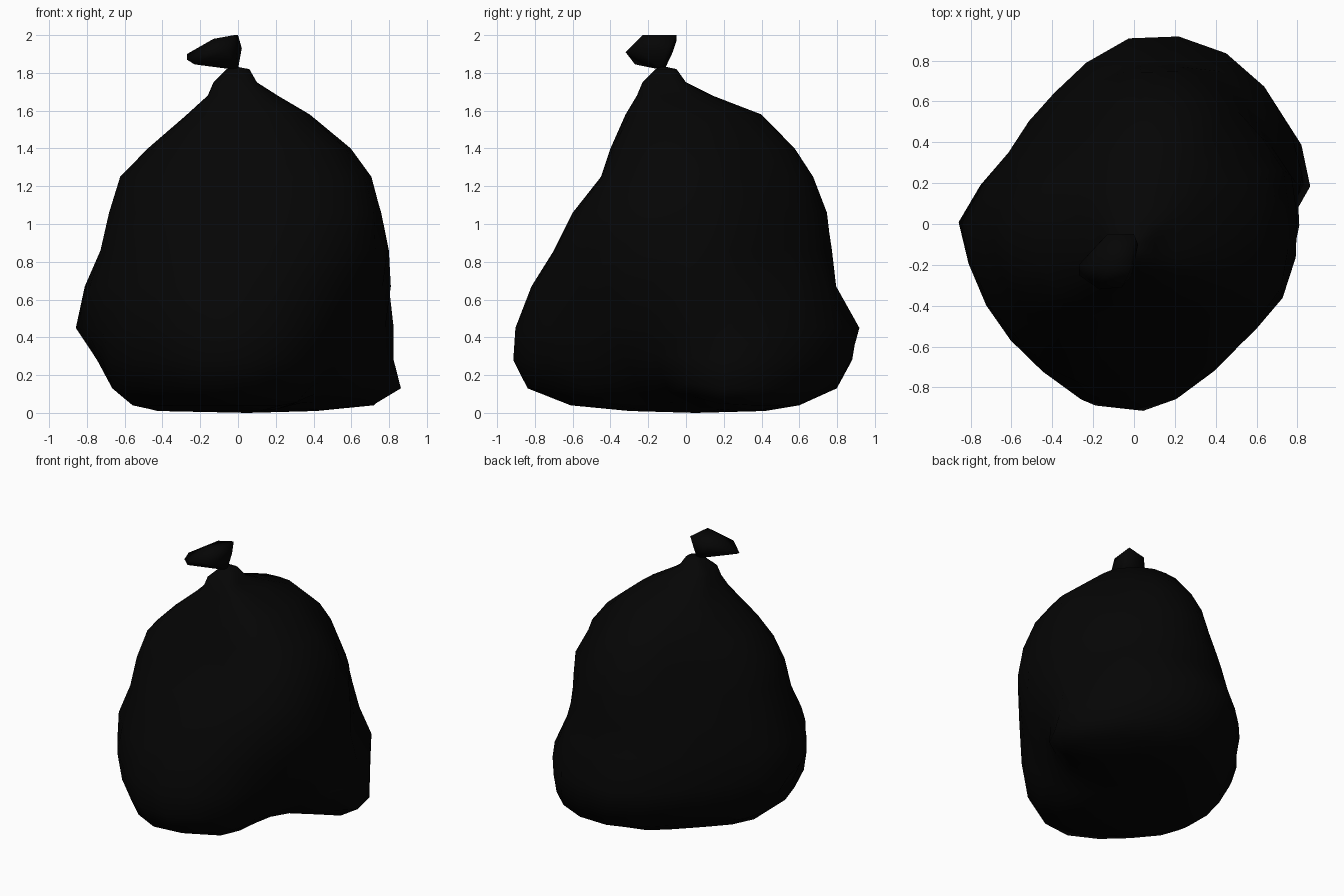
import bpy
import bmesh
from math import cos, sin, pi
from mathutils import Vector

default_cube = bpy.data.objects.get("Cube")
if default_cube:
    bpy.data.objects.remove(default_cube)

SEGMENTS = 24
ROUNDNESS = 13

# Black plastic
plastic = bpy.data.materials.new("black_plastic")
plastic.use_nodes = True
black = (0.0015, 0.0015, 0.0015, 1)
plastic.diffuse_color = black
shader = plastic.node_tree.nodes["Principled BSDF"]
shader.inputs["Base Color"].default_value = black
shader.inputs["Roughness"].default_value = 0.6

# Reach of the sack in eight directions at each height, in hundredths
heights = [1, 4, 13, 28, 45, 67, 86, 106, 125, 140, 158, 168, 175, 182]
profiles = {
    "left":        [50, 75, 88, 84, 83, 82, 80, 76, 71, 60, 38, 21, 10, 6],
    "back_left":   [50, 80, 88, 91, 93, 87, 80, 75, 69, 60, 42, 20, 5, -1],
    "back":        [42, 60, 81, 89, 93, 80, 78, 76, 68, 58, 40, 14, 0, -5],
    "back_right":  [35, 45, 58, 70, 73, 67, 62, 55, 50, 43, 33, 13, 6, 0],
    "right":       [46, 57, 67, 75, 88, 82, 74, 69, 63, 48, 27, 16, 13, 6],
    "front_right": [36, 56, 75, 81, 83, 80, 72, 68, 61, 50, 33, 26, 23, 14],
    "front":       [30, 62, 86, 93, 91, 82, 70, 60, 45, 40, 32, 26, 23, 16],
    "front_left":  [38, 55, 68, 77, 79, 79, 79, 77, 68, 57, 40, 27, 21, 14],
}


def direction(angle):
    return Vector((cos(angle), sin(angle), 0))


def finish(bm, name):
    """Turn a bmesh into a smooth shaded plastic object."""
    bmesh.ops.recalc_face_normals(bm, faces=bm.faces)
    mesh = bpy.data.meshes.new(name)
    bm.to_mesh(mesh)
    bm.free()
    mesh.materials.append(plastic)
    obj = bpy.data.objects.new(name, mesh)
    bpy.context.collection.objects.link(obj)
    for polygon in mesh.polygons:
        polygon.use_smooth = True
    return obj


def rounded_ring(bm, reach, z):
    """Rounded eight-sided outline that touches the reach in each direction."""
    east, _, north, _, west, _, south, _ = reach
    centre = Vector(((east - west) / 2, (north - south) / 2, 0))
    normals = [direction(i * pi / 4) for i in range(len(reach))]
    offsets = [max(r - n.dot(centre), 0.02) for r, n in zip(reach, normals)]
    ring = []
    for i in range(SEGMENTS):
        ray = direction(2 * pi * i / SEGMENTS)
        total = sum((max(ray.dot(n), 0) / h) ** ROUNDNESS
                    for n, h in zip(normals, offsets))
        point = centre + ray * total ** (-1 / ROUNDNESS)
        ring.append(bm.verts.new((point.x, point.y, z)))
    return ring


def close_ring(bm, ring, tip):
    pole = bm.verts.new(tip)
    for a, b in zip(ring, ring[1:] + ring[:1]):
        bm.faces.new((a, b, pole))


def dent(bm, centre, push, radius):
    """Push nearby points with a soft falloff."""
    for vert in bm.verts:
        nearness = 1 - ((vert.co - Vector(centre)).length / radius) ** 2
        if nearness > 0:
            vert.co += Vector(push) * nearness ** 2


# Sack: slumped outlines joined from the base up to the pinched neck
bm = bmesh.new()
rings = []
for level, height in enumerate(heights):
    reach = [profile[level] / 100 for profile in profiles.values()]
    rings.append(rounded_ring(bm, reach, height / 100))
for low, high in zip(rings, rings[1:]):
    for i in range(SEGMENTS):
        j = (i + 1) % SEGMENTS
        bm.faces.new((low[i], low[j], high[j], high[i]))
close_ring(bm, rings[0], (0.05, 0.05, 0))
close_ring(bm, rings[-1], (-0.02, -0.12, 1.835))

# Hollow below the slanting fold on the front left, and the lifted base there
dent(bm, (0.77, -0.3, 0.25), (-0.13, 0.04, 0), 0.6)
dent(bm, (0.6, -0.2, 0), (-0.06, 0.05, 0.07), 0.5)
# Slack patches between the bulges
dent(bm, (-0.85, -0.27, 0.45), (0.05, 0.02, 0), 0.35)
dent(bm, (-0.76, 0.32, 0.45), (0.05, -0.03, 0), 0.4)
dent(bm, (0.77, 0.45, 0.7), (-0.06, -0.05, 0), 0.35)
dent(bm, (0.6, 0.36, 1.35), (-0.05, -0.03, 0), 0.35)
finish(bm, "sack")

# Gathered top: crumpled tuft leaning to the front right above the neck
tuft_points = [
    (-0.23, -0.27, 1.845), (-0.27, -0.25, 1.87), (-0.27, -0.2, 1.9),
    (-0.17, -0.32, 1.91), (-0.06, -0.31, 1.92), (-0.13, -0.22, 1.98),
    (-0.02, -0.23, 2), (0, -0.05, 2), (-0.13, -0.05, 1.97),
    (0.02, -0.1, 1.93), (-0.01, -0.25, 1.91), (-0.15, -0.07, 1.91),
]
bm = bmesh.new()
for point in tuft_points:
    bm.verts.new(point)
for i in range(6):
    rim = Vector((-0.02, -0.13, 1.82)) + direction(i * pi / 3) * 0.02
    bm.verts.new(rim)
hull = bmesh.ops.convex_hull(bm, input=bm.verts)
bmesh.ops.delete(bm, geom=hull["geom_interior"], context="VERTS")
finish(bm, "gathered_top")
